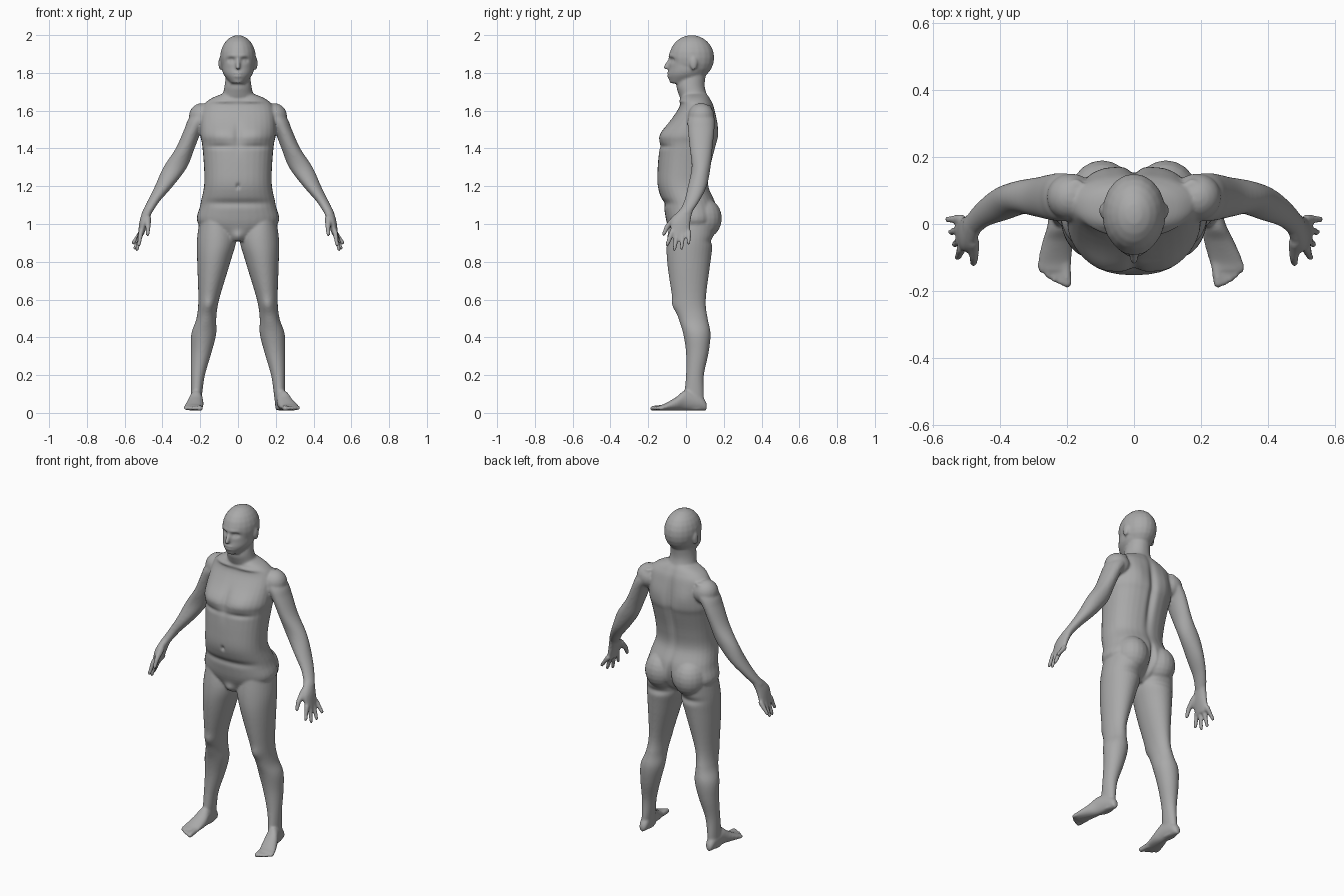
import bpy, bmesh, math
from mathutils import Vector, Matrix

if "Cube" in bpy.data.objects:
    bpy.data.objects.remove(bpy.data.objects["Cube"], do_unlink=True)

bm = bmesh.new()


def spline(rows, steps=5):
    """Catmull-Rom interpolation between cross-sections."""
    result = []
    for index in range(len(rows) - 1):
        before, start = rows[max(index - 1, 0)], rows[index]
        end, after = rows[index + 1], rows[min(index + 2, len(rows) - 1)]
        for step in range(steps):
            t = step / steps
            result.append([
                b + t * (c - a + t * (2 * a - 5 * b + 4 * c - d + t * (3 * (b - c) + d - a))) / 2
                for a, b, c, d in zip(before, start, end, after)])
    return result + [rows[-1]]


def loft(rows, axis="z", side=1, power=2, sides=32):
    """Closed body through sections (position, low a, high a, low b, high b)."""
    rings = []
    for position, a_low, a_high, b_low, b_high in spline(rows):
        ring = []
        for corner in range(sides):
            angle = math.tau * corner / sides
            cosine, sine = math.cos(angle), math.sin(angle)
            u = math.copysign(abs(cosine) ** (2 / power), cosine)
            v = math.copysign(abs(sine) ** (2 / power), sine)
            a = (a_low + a_high + u * (a_high - a_low)) / 2
            b = (b_low + b_high + v * (b_high - b_low)) / 2
            y, z = (b, position) if axis == "z" else (position, b)
            ring.append(bm.verts.new((side * a, y, z)))
        rings.append(ring)
    for low, high in zip(rings, rings[1:]):
        for corner in range(sides):
            following = (corner + 1) % sides
            bm.faces.new((low[corner], low[following], high[following], high[corner]))
    bm.faces.new(rings[0])
    bm.faces.new(rings[-1])


def centred(rows):
    return [(z, -half, half, front, back) for z, half, front, back in rows]


def ball(centre, size, side=1):
    spot = Matrix.Translation((side * centre[0], centre[1], centre[2]))
    bmesh.ops.create_uvsphere(bm, u_segments=20, v_segments=12, radius=1,
                              matrix=spot @ Matrix.Diagonal((*size, 1)))


def capsule(start, end, r_start, r_end, side=1):
    p, q = (Vector((side * v[0], v[1], v[2])) for v in (start, end))
    turn = (q - p).to_track_quat("Z", "Y").to_matrix().to_4x4()
    bmesh.ops.create_cone(bm, cap_ends=True, segments=16, radius1=r_start, radius2=r_end,
                          depth=(q - p).length,
                          matrix=Matrix.Translation((p + q) / 2) @ turn)
    ball(p, [r_start] * 3)
    ball(q, [r_end] * 3)


# Torso, from shoulders to crotch
loft(centred([
    (1.69, .08, -.02, .11), (1.66, .15, -.03, .13), (1.61, .19, -.04, .15),
    (1.48, .2, -.13, .17), (1.42, .19, -.14, .16), (1.3, .18, -.15, .13),
    (1.2, .18, -.15, .12), (1.1, .2, -.12, .16), (1, .21, -.1, .16),
    (.91, .06, -.06, .07)]), power=2.3)

# Neck, skull, jaw and nose
loft(centred([(1.82, .06, -.02, .11), (1.74, .07, -.05, .1),
              (1.69, .08, -.04, .11), (1.64, .1, -.02, .13)]))
ball((0, .03, 1.88), (.095, .12, .12))
loft(centred([(1.9, .08, -.09, .1), (1.83, .085, -.09, .12),
              (1.79, .075, -.095, .1), (1.745, .04, -.085, .05)]))
capsule((0, -.088, 1.87), (0, -.106, 1.83), .008, .013)

for side in (1, -1):
    # Ear, buttock and shoulder masses
    ball((.094, .04, 1.85), (.01, .02, .035), side)
    ball((.095, .09, 1.03), (.095, .1, .11), side)
    ball((.19, .08, 1.57), (.07, .07, .07), side)

    # Arm, from shoulder to wrist
    loft([(1.63, .14, .2, .04, .13), (1.56, .15, .26, .01, .15),
          (1.5, .19, .285, .01, .15), (1.4, .23, .33, .02, .14),
          (1.3, .27, .395, .03, .13), (1.2, .345, .44, .01, .11),
          (1.12, .415, .48, -.01, .07), (1.06, .455, .51, -.04, .03)], side=side)

    # Palm, thumb and fingers
    loft([(1.08, .45, .5, -.03, .04), (1.02, .47, .52, -.08, .025),
          (.94, .5, .53, -.08, .02)], side=side)
    knuckle = (.476, -.1, .985)
    capsule((.48, -.055, 1.03), knuckle, .02, .014, side)
    capsule(knuckle, (.478, -.118, .945), .014, .01, side)
    for finger, tip_z in enumerate((.89, .866, .872, .9)):
        root = (.514, -.075 + .03 * finger, .955)
        tip = (.525 + .01 * finger, -.1 + .038 * finger, tip_z)
        capsule(root, tip, .0145, .01, side)

    # Leg, from hip to ankle
    loft([(1.04, .04, .2, -.08, .15), (.92, .01, .217, -.1, .145),
          (.8, .04, .216, -.1, .13), (.6, .1, .21, -.07, .105),
          (.5, .115, .22, -.04, .115), (.42, .115, .247, -.015, .13),
          (.32, .14, .25, 0, .12), (.2, .175, .25, 0, .095),
          (.1, .19, .25, -.01, .095), (.015, .2, .25, -.02, .095)], side=side)

    # Foot and toes, both feet swung slightly towards the left
    def swing(y):
        return side * (.08 - y) / 10

    loft([(y, inner + swing(y), outer + swing(y), .012, top) for y, inner, outer, top in (
        (.11, .21, .24, .05), (.08, .195, .25, .09), (0, .195, .265, .12),
        (-.05, .195, .285, .085), (-.11, .205, .305, .05), (-.14, .21, .3, .04))],
        axis="y", side=side)
    for toe in range(5):
        x = .225 + .018 * toe
        reach = -.176 + .0025 * toe ** 2
        radius = .011 if toe else .016
        capsule((x + swing(-.12), -.12, .028), (x + swing(reach), reach, .024),
                radius, radius * .9, side)

# Fuse everything into a single skin
bmesh.ops.recalc_face_normals(bm, faces=bm.faces)
mesh = bpy.data.meshes.new("body_parts")
bm.to_mesh(mesh)
bm.free()
body = bpy.data.objects.new("body", mesh)
bpy.context.collection.objects.link(body)
fuse = body.modifiers.new("fuse", "REMESH")
fuse.mode, fuse.voxel_size = "VOXEL", .0065
blend = body.modifiers.new("blend", "SMOOTH")
blend.factor, blend.iterations = .5, 6
graph = bpy.context.evaluated_depsgraph_get()
skin = bpy.data.meshes.new_from_object(body.evaluated_get(graph))
body.modifiers.clear()
body.data = skin


def press(centre, size, depth):
    """Move the skin near a spot along y, with a soft edge; mirrored across x."""
    for side in (1, -1) if centre[0] else (1,):
        spot = Vector((side * centre[0], centre[1], centre[2]))
        for vert in skin.vertices:
            gap = vert.co - spot
            fall = sum((distance / reach) ** 2 for distance, reach in zip(gap, size))
            if fall < 6:
                vert.co.y += depth * math.exp(-fall)


# Face: eye sockets, eyeballs, brow, lips and mouth line
press((.036, -.08, 1.868), (.02, .04, .013), .016)
press((.036, -.07, 1.866), (.01, .03, .008), -.007)
press((.036, -.09, 1.89), (.03, .04, .01), -.005)
press((0, -.1, 1.79), (.025, .03, .014), -.009)
press((0, -.1, 1.79), (.026, .03, .005), .007)
# Chest, fold under it, breastbone, collarbones, navel and belly fold
press((.1, -.12, 1.48), (.07, .08, .05), -.013)
press((.1, -.13, 1.41), (.08, .08, .014), .008)
press((0, -.13, 1.47), (.02, .08, .07), .012)
press((.08, -.04, 1.65), (.07, .06, .01), -.008)
press((0, -.15, 1.2), (.01, .05, .014), .012)
press((.09, -.12, 1.11), (.12, .07, .02), .008)
press((0, -.08, .93), (.03, .06, .03), -.02)
# Back: spine groove, shoulder blades, cleft and fold below the buttocks
press((0, .16, 1.42), (.02, .09, .2), -.02)
press((.1, .16, 1.53), (.06, .06, .07), .01)
press((0, .17, 1), (.014, .08, .09), -.03)
press((.1, .13, .91), (.08, .06, .02), -.012)
# Kneecaps
press((.155, -.065, .57), (.035, .05, .035), -.01)

# Plain grey skin
grey = bpy.data.materials.new("plain_grey")
grey.use_nodes = True
colour = (.4, .4, .4, 1)
grey.diffuse_color = colour
grey.node_tree.nodes["Principled BSDF"].inputs["Base Color"].default_value = colour
skin.materials.clear()
skin.materials.append(grey)
skin.shade_smooth()
skin.update()
